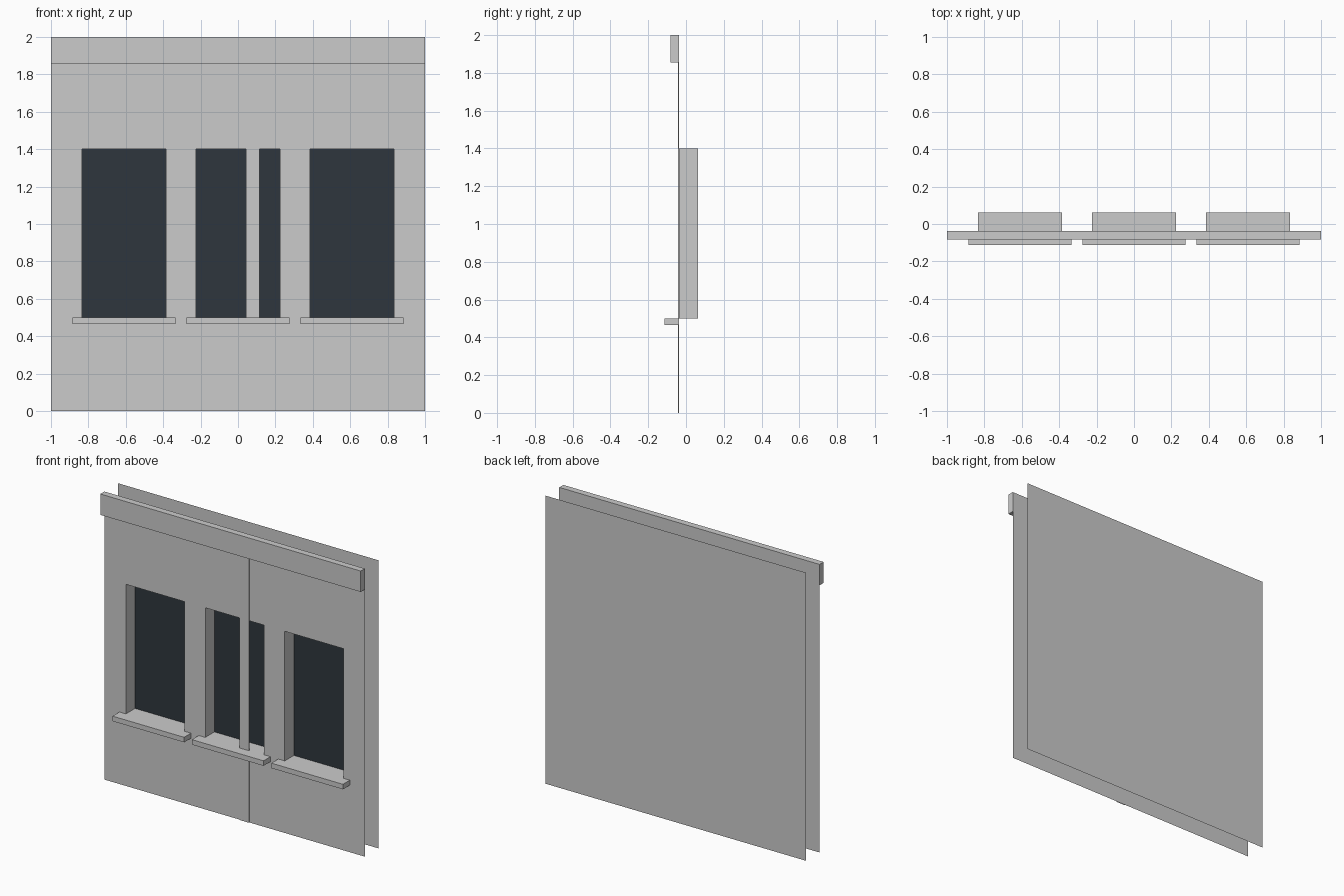
import bpy, bmesh

if "Cube" in bpy.data.objects:
    bpy.data.objects.remove(bpy.data.objects["Cube"])

WALL_Y = -0.0375          # front wall sheet
GLASS_Y = 0.0625          # recessed glass
BACK_Y = 0.1125           # rear sheet
CENTRES = (-0.61, 0.0, 0.61)
HALF_W, Z0, Z1 = 0.225, 0.5, 1.4


def make(name, quads, mat=None):
    """Object from a list of four-corner faces."""
    bm = bmesh.new()
    for q in quads:
        bm.faces.new([bm.verts.new(p) for p in q])
    bmesh.ops.remove_doubles(bm, verts=bm.verts, dist=1e-5)
    me = bpy.data.meshes.new(name)
    bm.to_mesh(me)
    bm.free()
    ob = bpy.data.objects.new(name, me)
    bpy.context.collection.objects.link(ob)
    if mat:
        me.materials.append(mat)
    return ob


def sheet(x0, x1, z0, z1, y):
    """Upright quad facing the front (-y)."""
    return [(x0, y, z0), (x1, y, z0), (x1, y, z1), (x0, y, z1)]


def tube(x0, x1, z0, z1, ya, yb):
    """Four sides joining a rectangle at ya to one at yb, facing outward if ya < yb."""
    a, b = sheet(x0, x1, z0, z1, ya), sheet(x0, x1, z0, z1, yb)
    return [[a[i], b[i], b[(i + 1) % 4], a[(i + 1) % 4]] for i in range(4)]


def ledge(name, x0, x1, z0, z1, depth):
    """Block projecting from the wall, open where it meets it."""
    y = WALL_Y - depth
    make(name, [sheet(x0, x1, z0, z1, y)] + tube(x0, x1, z0, z1, y, WALL_Y))


glass = bpy.data.materials.new("dark_glass")
glass.diffuse_color = (0.028, 0.037, 0.047, 1)
glass.use_nodes = True
glass.node_tree.nodes["Principled BSDF"].inputs["Base Color"].default_value = glass.diffuse_color

# Front wall: grid of cells with the window openings left out
xs = [-1.0] + [c + s * HALF_W for c in CENTRES for s in (-1, 1)] + [1.0]
zs = [0.0, Z0, Z1, 2.0]
make("front_wall", [sheet(xs[i], xs[i + 1], zs[j], zs[j + 1], WALL_Y)
                    for i in range(7) for j in range(3) if not (i % 2 and j == 1)])

# Rear sheet, facing backwards
make("back_wall", [sheet(-1, 1, 0, 2, BACK_Y)[::-1]])

# Windows: reveals facing into the opening, dark glass and projecting sill
for n, c in enumerate(CENTRES, 1):
    box = (c - HALF_W, c + HALF_W, Z0, Z1)
    make(f"window_reveal_{n}", [q[::-1] for q in tube(*box, WALL_Y, GLASS_Y)])
    make(f"window_glass_{n}", [sheet(*box, GLASS_Y)], glass)
    ledge(f"window_sill_{n}", c - 0.275, c + 0.275, 0.465, Z0, 0.075)

# Cornice along the top
ledge("cornice", -1, 1, 1.855, 2.0, 0.045)

# Thin vertical strip running the height of the wall, across the middle window
ledge("vertical_strip", 0.042, 0.115, 0.0, 1.855, 0.005)
